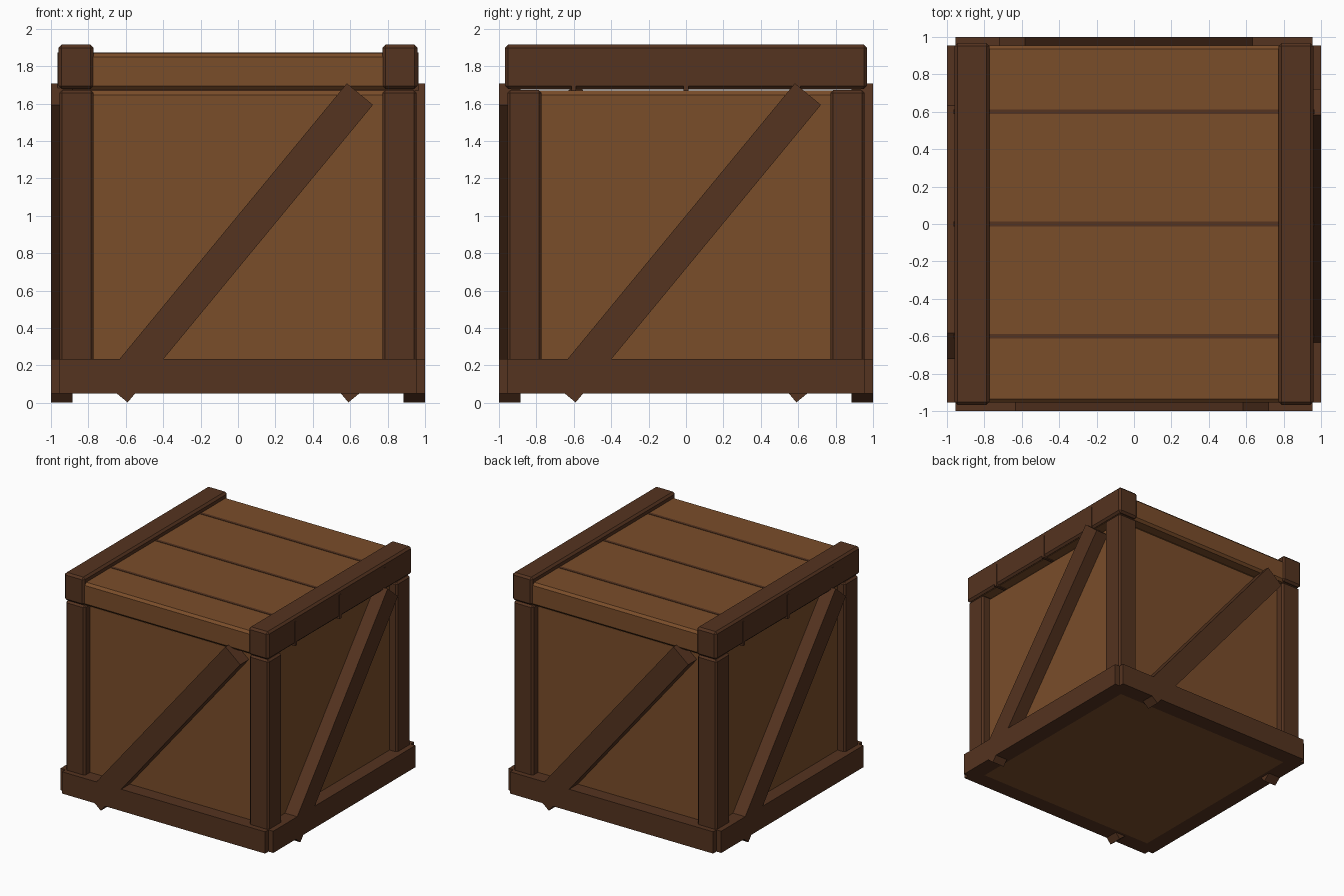
import bpy, bmesh, math
from mathutils import Matrix, Vector

if "Cube" in bpy.data.objects:
    bpy.data.objects.remove(bpy.data.objects["Cube"])


def material(name, rgb):
    m = bpy.data.materials.new(name)
    m.diffuse_color = (*rgb, 1)
    m.use_nodes = True
    m.node_tree.nodes["Principled BSDF"].inputs["Base Color"].default_value = m.diffuse_color
    return m


LIGHT = material("light_wood", (0.195, 0.074, 0.023))
DARK = material("dark_wood", (0.089, 0.033, 0.014))


def board(name, lo, hi, mat, bevel=0.0, turn=0, tilt=None):
    """Box from lo to hi, optionally chamfered, tilted about y, then turned about z."""
    lo, hi = Vector(lo), Vector(hi)
    bm = bmesh.new()
    bmesh.ops.create_cube(bm, size=1)
    bmesh.ops.scale(bm, vec=hi - lo, verts=bm.verts)
    if bevel:
        bmesh.ops.bevel(bm, geom=bm.edges[:], offset=bevel, segments=1,
                        affect='EDGES', profile=0.5)
    if tilt is not None:
        bm.transform(Matrix.Rotation(-tilt, 4, 'Y'))
    bm.transform(Matrix.Translation((lo + hi) / 2))
    bm.transform(Matrix.Rotation(turn * math.pi / 2, 4, 'Z'))
    me = bpy.data.meshes.new(name)
    bm.to_mesh(me)
    bm.free()
    me.materials.append(mat)
    ob = bpy.data.objects.new(name, me)
    bpy.context.collection.objects.link(ob)
    return ob


# Crate body
board("body", (-0.885, -0.885, 0.05), (0.885, 0.885, 1.67), LIGHT, 0.025)

# Base frame, corner posts and diagonal braces, repeated on all four sides
cx, cz, length, width = 0.0, 0.855, 2.07, 0.181
length = math.sqrt(length ** 2 - width ** 2)
for i in range(4):
    board(f"base_board_{i}", (-0.955, -1.0, 0.05), (0.955, -0.86, 0.235), DARK, turn=i)
    board(f"corner_post_{i}", (0.772, -0.955, 0.055), (0.955, -0.772, 1.672), DARK, 0.015, turn=i)
    board(f"brace_{i}", (cx - length / 2 - 0.004, -1.0, cz - width / 2),
          (cx + length / 2 - 0.004, -0.885, cz + width / 2), DARK, turn=i,
          tilt=math.radians(50.5))

# Lid planks with dark seams between them
board("lid", (-0.956, -0.955, 1.675), (0.956, 0.955, 1.87), LIGHT, 0.02)
for i, y in enumerate((-0.6, 0, 0.6)):
    board(f"lid_seam_{i}", (-0.964, y - 0.013, 1.668), (0.964, y + 0.013, 1.873), DARK)

# Lid rails along both sides
for name, x in (("left_lid_rail", -0.866), ("right_lid_rail", 0.866)):
    board(name, (x - 0.094, -0.968, 1.678), (x + 0.094, 0.968, 1.915), DARK, 0.017)
